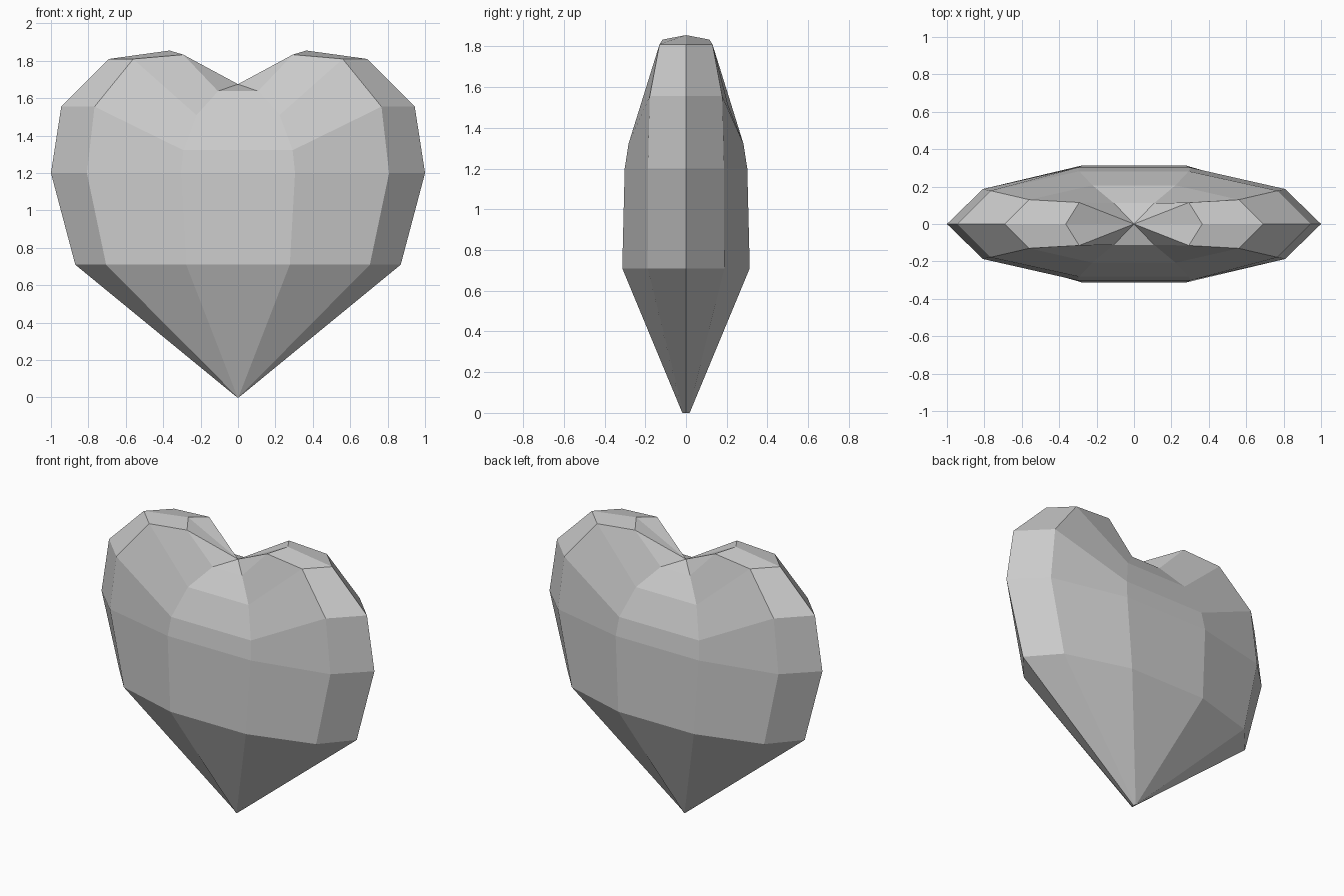
import bpy, bmesh

if "Cube" in bpy.data.objects:
    bpy.data.objects.remove(bpy.data.objects["Cube"])

# Rings from tip to top; each lists a quarter: rim, shoulder, centre (x, y, z)
QUARTERS = [
    [(0.004, 0, 0), (0.003, 0.012, 0), (0.002, 0.018, 0)],
    [(0.87, 0, 0.71), (0.705, 0.188, 0.71), (0.277, 0.313, 0.71)],
    [(1.0, 0, 1.2), (0.808, 0.187, 1.2), (0.305, 0.301, 1.2)],
    [(0.945, 0, 1.555), (0.767, 0.178, 1.555), (0.292, 0.282, 1.322)],
    [(0.69, 0, 1.81), (0.56, 0.13, 1.81), (0.222, 0.207, 1.51)],
    [(0.365, 0, 1.855), (0.293, 0.115, 1.833), (0.107, 0.111, 1.638)],
]


def full_ring(quarter):
    """Mirror a quarter into a ten-sided ring, counter-clockwise from above."""
    back = quarter + [(-x, y, z) for x, y, z in reversed(quarter)]
    front = [(x, -y, z) for x, y, z in reversed(back[1:-1])]
    return back + front


bm = bmesh.new()
rings = [[bm.verts.new(p) for p in full_ring(q)] for q in QUARTERS]
n = len(rings[0])

# Body facets between rings
for low, high in zip(rings, rings[1:]):
    for i in range(n):
        j = (i + 1) % n
        bm.faces.new((low[i], low[j], high[j], high[i]))

# Notch fan and tiny tip cap
notch = bm.verts.new((0, 0, 1.675))
for i in range(n):
    bm.faces.new((rings[-1][i], rings[-1][(i + 1) % n], notch))
bm.faces.new(list(reversed(rings[0])))

bmesh.ops.recalc_face_normals(bm, faces=bm.faces)
mesh = bpy.data.meshes.new("heart")
bm.to_mesh(mesh)
bm.free()
heart = bpy.data.objects.new("heart", mesh)
bpy.context.collection.objects.link(heart)
